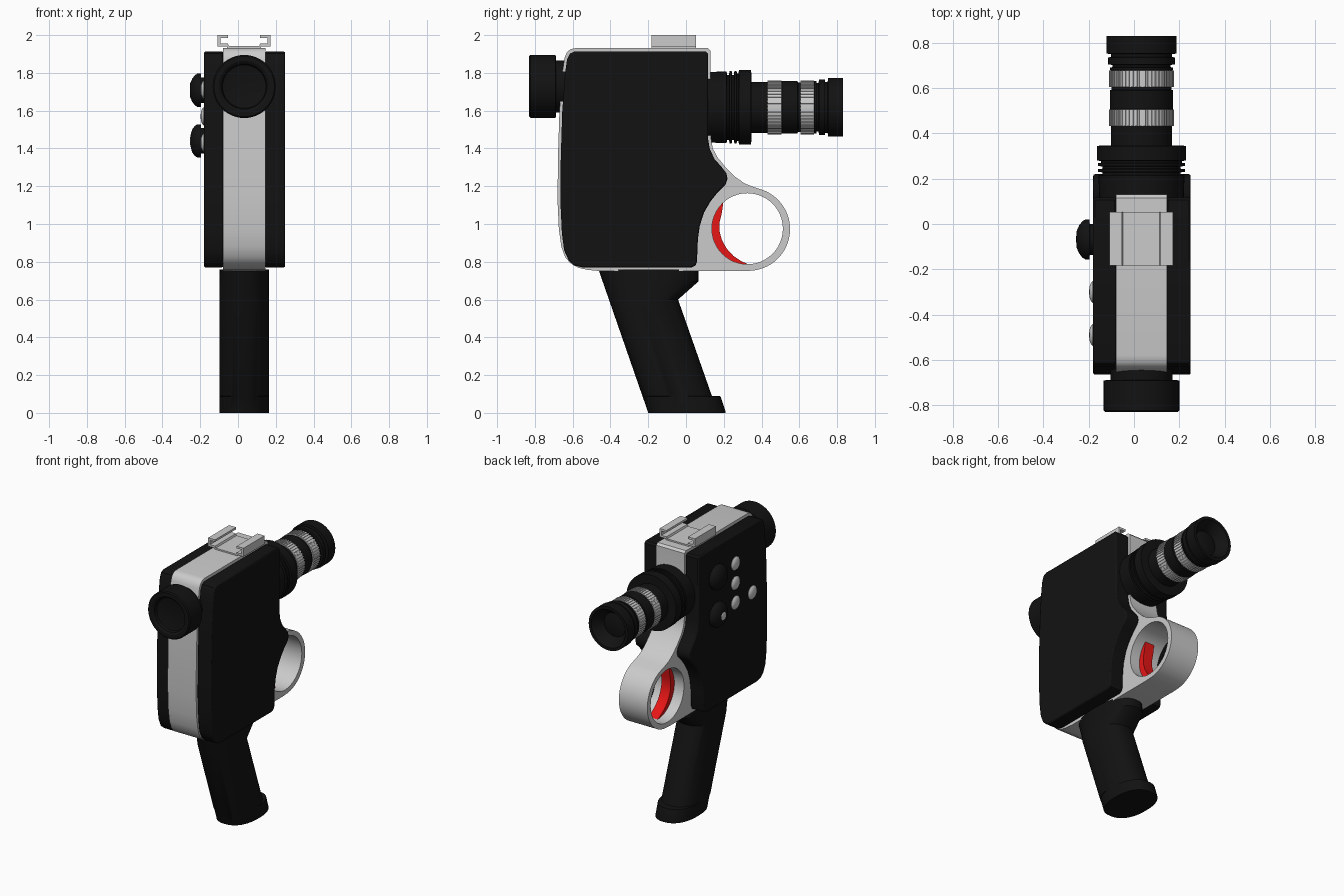
import bpy, bmesh
from math import sin, cos, pi, radians
from mathutils import Matrix, Vector

CX = 0.033  # centre plane of the camera body


def material(name, rgb):
    m = bpy.data.materials.new(name)
    m.diffuse_color = (*rgb, 1)
    return m


BLACK = material("black", (0.006, 0.006, 0.006))
RED = material("red", (0.8, 0.008, 0.008))


def finish(name, bm, mat=None, bevel=0):
    bmesh.ops.recalc_face_normals(bm, faces=bm.faces)
    me = bpy.data.meshes.new(name)
    bm.to_mesh(me)
    bm.free()
    ob = bpy.data.objects.new(name, me)
    bpy.context.collection.objects.link(ob)
    if mat:
        me.materials.append(mat)
    if bevel:
        mod = ob.modifiers.new("bevel", 'BEVEL')
        mod.width, mod.segments, mod.limit_method = bevel, 2, 'ANGLE'
        mod.angle_limit = radians(50)
    return ob


def extrude(name, loops, t0, t1, axis='x', mat=None, bevel=0):
    """Fill outline loops (inner loops become holes) and extrude along an axis."""
    bm = bmesh.new()
    edges = []
    for loop in loops:
        vs = [bm.verts.new((t0, a, b) if axis == 'x' else (a, t0, b)) for a, b in loop]
        edges += [bm.edges.new((vs[i - 1], vs[i])) for i in range(len(vs))]
    if len(loops) == 1:
        bm.faces.new(vs)
    else:
        bmesh.ops.triangle_fill(bm, edges=edges, use_beauty=True)
    res = bmesh.ops.extrude_face_region(bm, geom=bm.faces[:], use_keep_orig=True)
    d = Vector((t1 - t0, 0, 0) if axis == 'x' else (0, t1 - t0, 0))
    bmesh.ops.translate(bm, vec=d, verts=[v for v in res["geom"] if isinstance(v, bmesh.types.BMVert)])
    return finish(name, bm, mat, bevel)


def skin(bm, rings):
    n = len(rings[0])
    for a, b in zip(rings, rings[1:]):
        for i in range(n):
            bm.faces.new((a[i - 1], a[i], b[i], b[i - 1]))
    bm.faces.new(rings[0])
    bm.faces.new(rings[-1])


def lathe(name, profile, origin, axis='y', mat=None, n=48):
    """Revolve (radius, height) points; height runs along +y or -x."""
    bm = bmesh.new()
    rings = [[bm.verts.new((r * cos(2 * pi * i / n), r * sin(2 * pi * i / n), h)) for i in range(n)]
             for r, h in profile]
    skin(bm, rings)
    rot = Matrix.Rotation(-pi / 2, 4, 'X' if axis == 'y' else 'Y')
    bm.transform(Matrix.Translation(origin) @ rot)
    return finish(name, bm, mat)


def arc(cy, cz, r, a0, a1, n):
    return [(cy + r * cos(radians(a0 + (a1 - a0) * i / n)),
             cz + r * sin(radians(a0 + (a1 - a0) * i / n))) for i in range(n + 1)]


# Grey centre band with the trigger guard ring
band = [(-0.58, 1.932), (0.115, 1.932), (0.13, 1.917), (0.133, 1.45), (0.142, 1.40), (0.165, 1.355),
        (0.21, 1.30), (0.26, 1.25), (0.31, 1.215), (0.36, 1.195)]
band += arc(0.33, 0.973, 0.221, 70, -85, 28)
band += [(0.29, 0.75), (-0.45, 0.75), (-0.52, 0.757), (-0.57, 0.768), (-0.61, 0.79), (-0.64, 0.825),
         (-0.66, 0.88), (-0.673, 0.97), (-0.68, 1.12), (-0.678, 1.35), (-0.67, 1.6), (-0.655, 1.8),
         (-0.643, 1.88), (-0.63, 1.91), (-0.61, 1.926)]
hole = arc(0.325, 0.975, 0.188, 0, 352.5, 47)
extrude("centre_band", [band, hole], -0.08, 0.145)

# Black side shells
shell = [(-0.59, 1.913), (0.105, 1.913), (0.117, 1.90), (0.117, 1.45), (0.125, 1.40), (0.15, 1.345),
         (0.19, 1.30), (0.213, 1.27), (0.22, 1.24), (0.21, 1.21), (0.17, 1.17), (0.13, 1.12),
         (0.095, 1.06), (0.073, 0.99), (0.063, 0.92), (0.058, 0.80), (0.05, 0.78), (0.03, 0.77),
         (-0.55, 0.77), (-0.59, 0.78), (-0.62, 0.805), (-0.645, 0.86), (-0.657, 0.95), (-0.665, 1.12),
         (-0.663, 1.35), (-0.655, 1.6), (-0.64, 1.8), (-0.63, 1.87), (-0.615, 1.902)]
extrude("left_shell", [shell], -0.18, -0.078, mat=BLACK, bevel=0.008)
extrude("right_shell", [shell], 0.143, 0.25, mat=BLACK, bevel=0.008)

# Red crescent trigger
trigger = arc(0.325, 0.975, 0.19, 272, 132, 18) + [
    (0.19, 1.06), (0.178, 1.01), (0.178, 0.96), (0.19, 0.915), (0.215, 0.87), (0.25, 0.832), (0.29, 0.805)]
extrude("trigger", [trigger], CX - 0.037, CX + 0.037, mat=RED)

# Pistol grip lofted from rounded sections: (z, back y, front y)
bm = bmesh.new()
rings = []
for z, y0, y1 in [(0, -0.20, 0.208), (0.012, -0.204, 0.208), (0.088, -0.23, 0.183), (0.09, -0.231, 0.137),
                  (0.60, -0.408, -0.042), (0.695, -0.441, 0.065), (0.76, -0.463, 0.065)]:
    ring = []
    for i in range(48):
        c, s = cos(2 * pi * i / 48), sin(2 * pi * i / 48)
        x = CX + 0.132 * abs(c) ** 0.85 * (1 if c > 0 else -1)
        y = (y0 + y1) / 2 + (y1 - y0) / 2 * abs(s) ** 0.85 * (1 if s > 0 else -1)
        ring.append(bm.verts.new((x, y, z)))
    rings.append(ring)
skin(bm, rings)
finish("pistol_grip", bm, BLACK)

# Eyepiece with recessed window
lathe("eyepiece", [(0.10, -0.795), (0.115, -0.80), (0.12, -0.82), (0.135, -0.83), (0.16, -0.83),
                   (0.167, -0.823), (0.167, -0.69), (0.137, -0.688), (0.137, -0.58)],
      (CX, 0, 1.728), mat=BLACK)

# Lens barrel
LZ = 1.618
lathe("lens_barrel", [(0.185, 0.08), (0.19, 0.215), (0.172, 0.217), (0.172, 0.228), (0.192, 0.23),
                      (0.192, 0.242), (0.172, 0.244), (0.172, 0.254), (0.192, 0.256), (0.192, 0.268),
                      (0.178, 0.27), (0.178, 0.278), (0.197, 0.28), (0.197, 0.345), (0.135, 0.347),
                      (0.135, 0.505), (0.14, 0.507), (0.14, 0.59), (0.132, 0.592), (0.132, 0.675),
                      (0.14, 0.68), (0.14, 0.69), (0.128, 0.692), (0.128, 0.702), (0.147, 0.704),
                      (0.147, 0.735), (0.135, 0.737), (0.135, 0.75), (0.155, 0.752), (0.155, 0.83),
                      (0.135, 0.83), (0.115, 0.80), (0.09, 0.77), (0.085, 0.755), (0.05, 0.764), (0.01, 0.767)],
      (CX, 0, LZ), mat=BLACK)

# Knurled silver rings
knurl = [(CX + r * cos(2 * pi * (i + o) / 48), LZ + r * sin(2 * pi * (i + o) / 48))
         for i in range(48) for o, r in ((0, 0.143), (0.5, 0.143), (0.55, 0.138), (0.95, 0.138))]
for k, y in enumerate((0.432, 0.605)):
    extrude(f"knurled_ring_{k + 1}", [knurl], y, y + 0.073, axis='y')

# Accessory shoe rail
half = [(0.09, 1.92), (0.09, 1.94), (0.14, 1.94), (0.14, 2.0), (0.085, 2.0), (0.085, 1.985),
        (0.125, 1.985), (0.125, 1.955), (0.085, 1.955), (0.08, 1.942)]
rail = [(CX - 0.001 + u, z) for u, z in half] + [(CX - 0.001 - u, z) for u, z in reversed(half)]
extrude("accessory_shoe", [rail], -0.183, 0.053, axis='y')

# Control dials on the left side
for k, z in enumerate((1.708, 1.44)):
    lathe(f"dial_{k + 1}", [(0.068, -0.005), (0.068, 0.015), (0.088, 0.017), (0.088, 0.035), (0.08, 0.048),
                            (0.062, 0.062), (0.035, 0.07 + 0.004 * (1 - k)), (0.01, 0.072 + 0.003 * (1 - k))],
          (-0.18, -0.068, z), axis='x', mat=BLACK, n=36)


# Domed grey buttons
def button(name, x, y, z, r, h):
    lathe(name, [(r, -0.005), (r, 0.15 * h), (r * 0.85, 0.55 * h), (r * 0.5, 0.9 * h), (r * 0.1, h)],
          (x, y, z), axis='x', n=28)


button("dial_cap", -0.245, -0.068, 1.44, 0.033, 0.01)
for k, (y, z) in enumerate([(-0.30, 1.71), (-0.30, 1.57), (-0.30, 1.43), (-0.49, 1.43)]):
    button(f"button_{k + 1}", -0.18, y, z, 0.048, 0.018)

# Smooth the rounded surfaces, keep hard edges
for ob in bpy.data.objects:
    ob.select_set(True)
    bpy.context.view_layer.objects.active = ob
bpy.ops.object.shade_smooth_by_angle(angle=radians(32))
